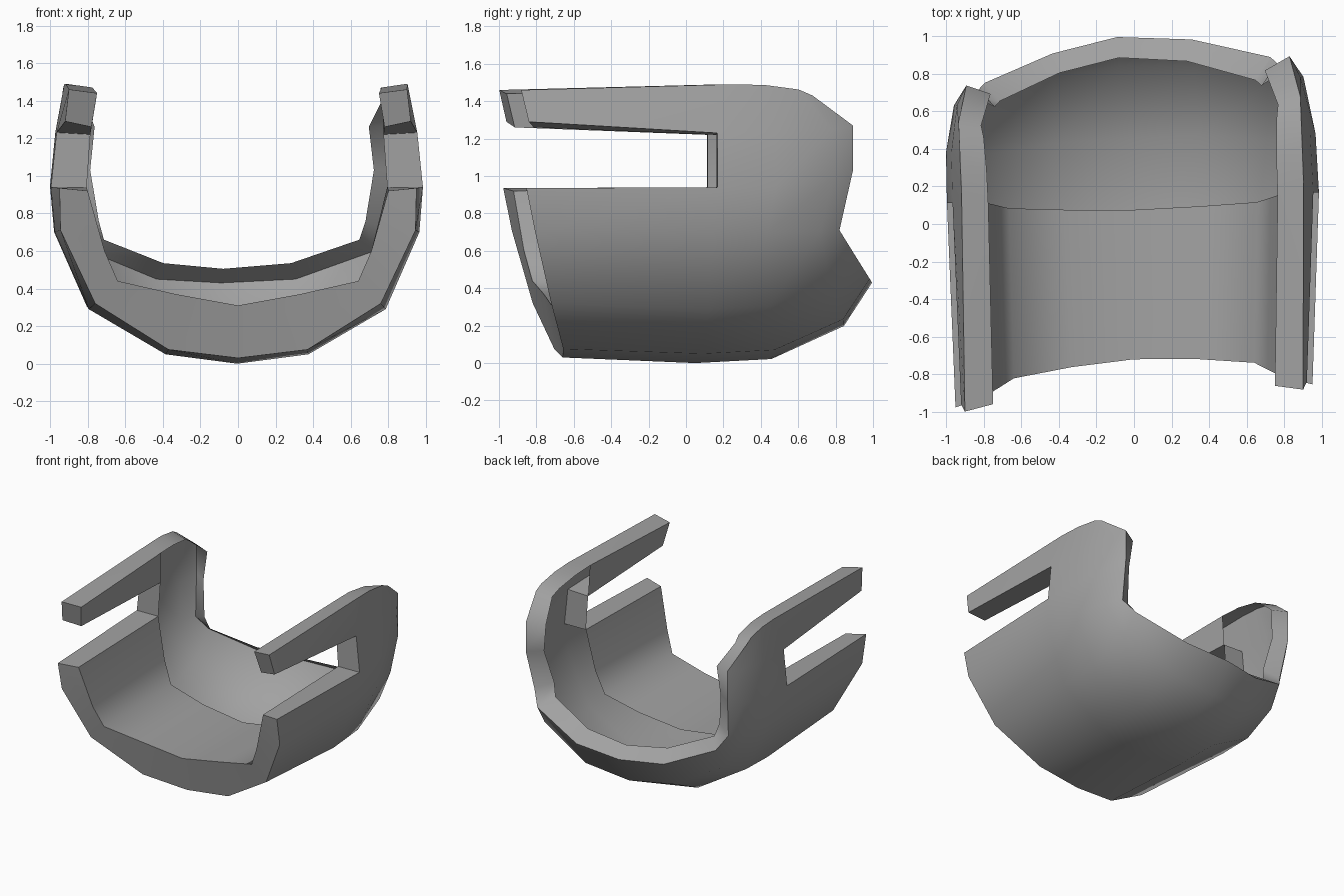
import bpy, bmesh

if "Cube" in bpy.data.objects:
    bpy.data.objects.remove(bpy.data.objects["Cube"])

# Half cross-sections, keel to top edge: (x, y, z)
OUT_FRONT = [(0, -.66, .03), (.37, -.68, .075), (.76, -.77, .32), (.945, -.87, .71),
             (.95, -.915, .935), (.92, -.90, 1.29), (.90, -.94, 1.46)]
OUT_MID = [(0, .05, 0), (.38, .08, .05), (.79, .10, .29), (.97, .12, .70),
           (.99, .14, .94), (.96, .14, 1.23), (.91, .20, 1.49)]
OUT_BACK = [(0, .995, .43), (.37, .945, .45), (.76, .82, .60), (.83, .75, .71),
            (.86, .815, 1.03), (.86, .815, 1.27), (.91, .61, 1.43)]
IN_FRONT = [(0, -.72, .31), (.33, -.74, .37), (.64, -.78, .44), (.71, -.82, .60),
            (.80, -.87, .92), (.78, -.865, 1.26), (.75, -.91, 1.44)]
IN_MID = [(0, .075, .30), (.36, .085, .35), (.66, .10, .43), (.73, .12, .61),
          (.80, .14, .94), (.78, .14, 1.22), (.77, .13, 1.47)]
IN_BACK = [(0, .885, .505), (.34, .835, .535), (.68, .71, .66), (.71, .68, .76),
           (.755, .74, 1.03), (.73, .755, 1.26), (.79, .58, 1.40)]


def blend(a, b, ty, txz):
    """Section between a and b, bulging outward as it closes towards the back."""
    return [(p[0] + (q[0] - p[0]) * txz, p[1] + (q[1] - p[1]) * ty,
             p[2] + (q[2] - p[2]) * txz) for p, q in zip(a, b)]


def stations(front, mid, back):
    return [front, mid, blend(mid, back, .43, .05), blend(mid, back, .84, .46), back]


def place(p, side):
    """Mirror to a side, then apply the model's slight skew."""
    x, y, z = p[0] * side, p[1], p[2]
    shift = max(0, y) * (.04 + .05 * max(0, 1 - abs(x) / .8))
    skew = .025 + .04 * min(1, abs(y - .1) / .5) + .08 * max(0, y - .5)
    return (x - shift, y + skew * x, z)


bm = bmesh.new()
COLS = range(-6, 7)


def make_grid(sections):
    return [{c: bm.verts.new(place(s[abs(c)], -1 if c < 0 else 1)) for c in COLS}
            for s in sections]


outer = make_grid(stations(OUT_FRONT, OUT_MID, OUT_BACK))
inner = make_grid(stations(IN_FRONT, IN_MID, IN_BACK))


def is_slot(c):
    return c in (-5, 4)


def wall(s0, c0, s1, c1):
    """Thickness face joining outer and inner skins."""
    bm.faces.new((outer[s0][c0], outer[s1][c1], inner[s1][c1], inner[s0][c0]))


# Full outer skin; the inner lining covers only the front half and ends open
for g, spans in ((outer, 4), (inner, 1)):
    for s in range(spans):
        for c in range(-6, 6):
            if s == 0 and is_slot(c):
                continue
            bm.faces.new((g[s][c], g[s + 1][c], g[s + 1][c + 1], g[s][c + 1]))

# Front lip, slot ends and back rim
for c in range(-6, 6):
    s = 1 if is_slot(c) else 0
    wall(s, c, s, c + 1)
    wall(4, c, 4, c + 1)

# Top edges and slot floors and ceilings
for c in (-6, 6):
    for s in range(4):
        wall(s, c, s + 1, c)
for c in (-5, -4, 4, 5):
    wall(0, c, 1, c)

bmesh.ops.recalc_face_normals(bm, faces=bm.faces)
# Make sure the keel faces point down
keel = next(f for f in bm.faces if outer[1][0] in f.verts)
if keel.normal.z > 0:
    bmesh.ops.reverse_faces(bm, faces=bm.faces)

# Crisp lip and rim edges where a wall meets a skin
for s in (0, 4):
    for g in (outer, inner):
        for c in range(-6, 6):
            e = bm.edges.get((g[s][c], g[s][c + 1]))
            if e:
                e.smooth = False
bmesh.ops.delete(bm, geom=[v for v in bm.verts if not v.link_faces], context='VERTS')

mesh = bpy.data.meshes.new("slotted_shell")
bm.to_mesh(mesh)
bm.free()
shell = bpy.data.objects.new("slotted_shell", mesh)
bpy.context.collection.objects.link(shell)

# Mid grey surface
grey = bpy.data.materials.new("mid_grey")
grey.diffuse_color = (.36, .36, .36, 1)
grey.use_nodes = True
grey.node_tree.nodes["Principled BSDF"].inputs["Base Color"].default_value = grey.diffuse_color
mesh.materials.append(grey)

# Smooth skins while keeping marked and steep edges sharp
bpy.context.view_layer.objects.active = shell
shell.select_set(True)
bpy.ops.object.shade_smooth_by_angle(angle=1.12, keep_sharp_edges=True)
